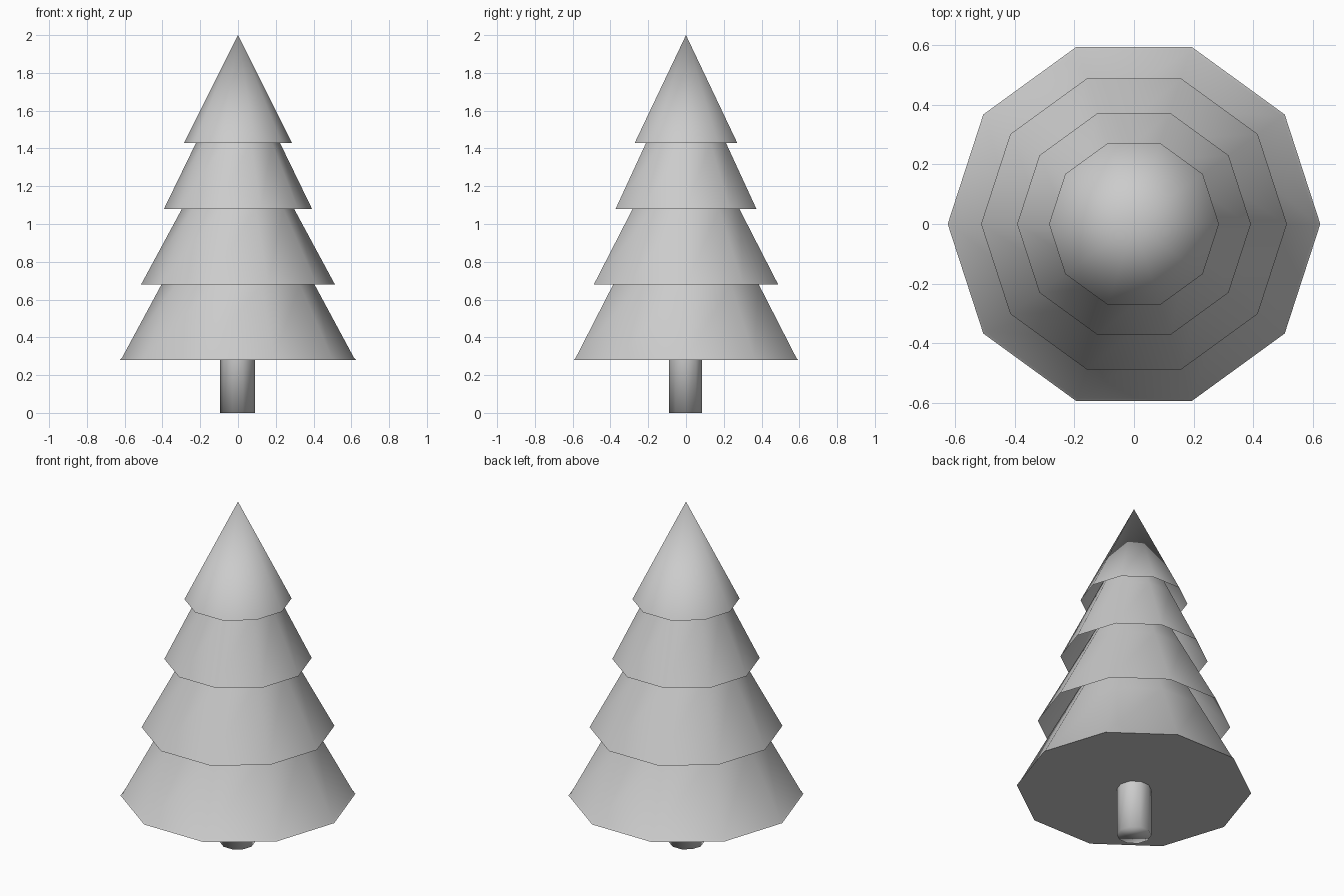
import bpy, bmesh, math

if "Cube" in bpy.data.objects:
    bpy.data.objects.remove(bpy.data.objects["Cube"])

SIDES = 10


def lathe(name, profile, angle, cap_bottom=False, center=(0, 0)):
    """Turn a (radius, height) profile into a ten-sided shell; radius 0 is a tip."""
    bm = bmesh.new()
    rings = []
    for r, z in profile:
        if r == 0:
            rings.append([bm.verts.new((center[0], center[1], z))])
        else:
            rings.append([bm.verts.new((center[0] + r * math.cos(math.tau * i / SIDES),
                                        center[1] + r * math.sin(math.tau * i / SIDES), z))
                          for i in range(SIDES)])
    for low, high in zip(rings, rings[1:]):
        for i in range(SIDES):
            j = (i + 1) % SIDES
            if len(high) == 1:
                bm.faces.new((low[i], low[j], high[0]))
            else:
                bm.faces.new((low[i], low[j], high[j], high[i]))
    if cap_bottom:
        bm.faces.new(rings[0][::-1])
    mesh = bpy.data.meshes.new(name)
    bm.to_mesh(mesh)
    bm.free()
    obj = bpy.data.objects.new(name, mesh)
    bpy.context.collection.objects.link(obj)
    bpy.ops.object.select_all(action='DESELECT')
    obj.select_set(True)
    bpy.context.view_layer.objects.active = obj
    bpy.ops.object.shade_smooth_by_angle(angle=math.radians(angle))
    return obj


# Trunk
lathe("trunk", [(0.092, 0), (0.092, 0.29)], 180, cap_bottom=True, center=(-0.002, -0.002))

# Lowest branches: closed underneath, with a thin lip round the rim
lathe("branches_bottom", [(0.625, 0.28), (0.615, 0.29), (0.405, 0.68), (0.297, 0.88)],
      40, cap_bottom=True)

# Middle branches: hollow skirts that run up inside the tier above
lathe("branches_lower_middle", [(0.513, 0.68), (0.297, 1.08), (0.19, 1.28)], 40)
lathe("branches_upper_middle", [(0.392, 1.08), (0.222, 1.43), (0.125, 1.63)], 40)

# Pointed top
lathe("branches_top", [(0.285, 1.43), (0, 2.0)], 40)
